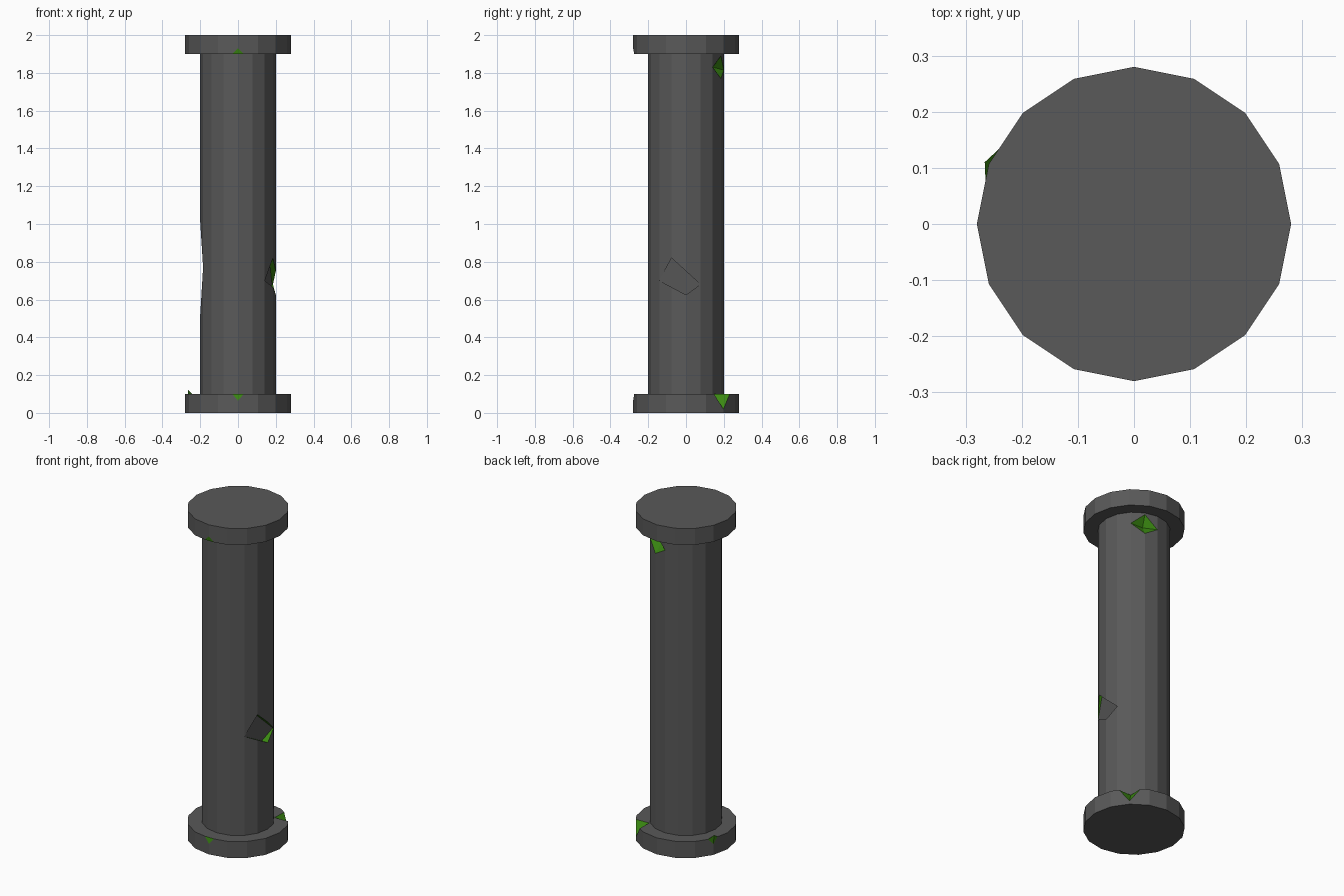
import bpy, bmesh, math
from mathutils import Vector

if "Cube" in bpy.data.objects:
    bpy.data.objects.remove(bpy.data.objects["Cube"])


def material(name, rgb):
    m = bpy.data.materials.new(name)
    m.diffuse_color = (*rgb, 1)
    m.use_nodes = True
    m.node_tree.nodes["Principled BSDF"].inputs["Base Color"].default_value = m.diffuse_color
    return m


MATS = [material("dark_stone", (0.1, 0.1, 0.1)), material("green_moss", (0.043, 0.25, 0.006))]


def make_object(name, bm):
    bmesh.ops.recalc_face_normals(bm, faces=bm.faces)
    me = bpy.data.meshes.new(name)
    bm.to_mesh(me)
    bm.free()
    for m in MATS:
        me.materials.append(m)
    ob = bpy.data.objects.new(name, me)
    bpy.context.scene.collection.objects.link(ob)
    return ob


def drum(name, radius, z0, z1):
    bm = bmesh.new()
    bmesh.ops.create_cone(bm, cap_ends=True, segments=16, radius1=radius, radius2=radius, depth=z1 - z0)
    bmesh.ops.translate(bm, verts=bm.verts, vec=(0, 0, (z0 + z1) / 2))
    return make_object(name, bm)


def chip(target, points, rule):
    """Cut the convex hull of the points; rule(normal) picks the cut face's material."""
    bm = bmesh.new()
    for p in points:
        bm.verts.new(p)
    bmesh.ops.convex_hull(bm, input=bm.verts)
    bmesh.ops.recalc_face_normals(bm, faces=bm.faces)
    for f in bm.faces:
        f.material_index = rule(f.normal)
    cutter = make_object("chip_cutter", bm)
    cutter.hide_render = True
    mod = target.modifiers.new("chip", 'BOOLEAN')
    mod.operation, mod.solver, mod.object = 'DIFFERENCE', 'EXACT', cutter
    bpy.context.view_layer.update()
    dg = bpy.context.evaluated_depsgraph_get()
    me = bpy.data.meshes.new_from_object(target.evaluated_get(dg))
    target.modifiers.clear()
    target.data = me
    bpy.data.objects.remove(cutter)


def polar(r, deg, z):
    a = math.radians(deg)
    return Vector((r * math.cos(a), r * math.sin(a), z))


def moss(n):
    return 1


def stone(n):
    return 0


def corner_chip(target, deg, z, depth, spread=0.28, inner=None):
    """Knock off a rim corner at the given angle."""
    c = polar(0.28, deg, z)
    pts = [c.lerp(polar(0.28, deg + s, z), spread) for s in (-22.5, 22.5)]
    pts.append(polar(0.28, deg, z + depth))
    if inner:
        pts.append(polar(inner, deg, z))
    centre = sum(pts, Vector()) / len(pts)
    chip(target, pts + [c + (c - centre) * 2], moss)


# Main parts
base = drum("base", 0.28, 0, 0.1)
shaft = drum("shaft", 0.2, 0.1, 1.9)
capital = drum("capital", 0.28, 1.9, 2)

# Rim chips
corner_chip(base, 270, 0.1, -0.035)
corner_chip(base, 157.5, 0.1, -0.035)
corner_chip(base, 45, 0.1, -0.08, spread=0.55, inner=0.205)
corner_chip(capital, 270, 1.9, 0.03)

# Mossy chip at the top of the shaft
ring = [(67.5, 1.89), (45, 1.83), (67.5, 1.77), (90, 1.815)]
chip(shaft, [polar(r, a, z) for a, z in ring for r in (0.2, 0.26)] + [polar(0.155, 67.5, 1.83)], moss)

# Hole on the right: stone floor, mossy walls
floor = [(0.141, -0.141, 0.70), (0.165, -0.0765, 0.82), (0.18, 0.0765, 0.68), (0.16, 0, 0.625)]
chip(shaft, floor + [(0.3, y, z) for x, y, z in floor], lambda n: 0 if n.x < -0.7 else 1)

# Long shallow dent on the left
chip(shaft, [polar(0.2, 180, 1.01), polar(0.2, 180, 0.52), polar(0.2, 157.5, 0.77),
             polar(0.2, 202.5, 0.77), polar(0.3, 180, 0.77)], stone)
